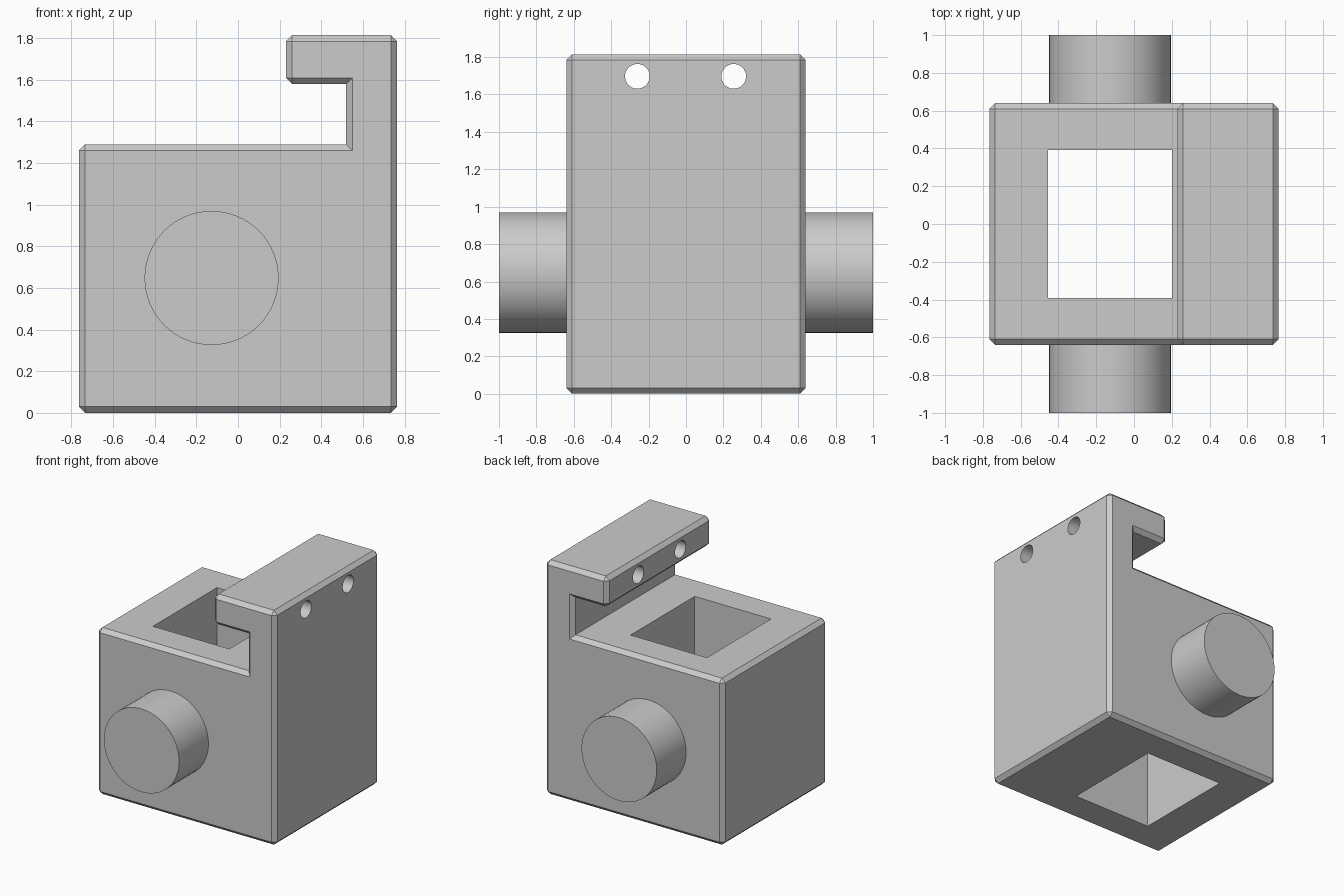
import bpy, bmesh
from math import radians
from mathutils import Matrix

if "Cube" in bpy.data.objects:
    bpy.data.objects.remove(bpy.data.objects["Cube"], do_unlink=True)

grey = bpy.data.materials.new("plain_grey")
grey.use_nodes = True
grey.diffuse_color = (0.6, 0.6, 0.6, 1)
grey.node_tree.nodes["Principled BSDF"].inputs["Base Color"].default_value = (0.6, 0.6, 0.6, 1)


def add_object(name, bm):
    mesh = bpy.data.meshes.new(name)
    bmesh.ops.recalc_face_normals(bm, faces=bm.faces)
    bm.to_mesh(mesh)
    bm.free()
    mesh.materials.append(grey)
    obj = bpy.data.objects.new(name, mesh)
    bpy.context.collection.objects.link(obj)
    return obj


def cylinder(name, radius, depth, location, axis):
    bm = bmesh.new()
    turn = Matrix.Rotation(radians(90), 4, axis)
    bmesh.ops.create_cone(bm, cap_ends=True, segments=64, radius1=radius, radius2=radius,
                          depth=depth, matrix=Matrix.Translation(location) @ turn)
    return add_object(name, bm)


def smooth(obj):
    bpy.ops.object.select_all(action="DESELECT")
    obj.select_set(True)
    bpy.context.view_layer.objects.active = obj
    bpy.ops.object.shade_smooth_by_angle(angle=radians(25))


def cut(obj, cutter):
    mod = obj.modifiers.new("cut", "BOOLEAN")
    mod.operation = "DIFFERENCE"
    mod.solver = "EXACT"
    mod.object = cutter
    bpy.context.view_layer.objects.active = obj
    bpy.ops.object.modifier_apply(modifier=mod.name)
    bpy.data.objects.remove(cutter, do_unlink=True)


# Block with hooked lip: side profile extruded along y
half_depth = 0.64
profile = [(-0.765, 0), (0.765, 0), (0.765, 1.815), (0.23, 1.815),
           (0.23, 1.58), (0.52, 1.58), (0.52, 1.29), (-0.765, 1.29)]
bm = bmesh.new()
face = bm.faces.new([bm.verts.new((x, -half_depth, z)) for x, z in profile])
extruded = bmesh.ops.extrude_face_region(bm, geom=[face], use_keep_orig=True)
bmesh.ops.translate(bm, vec=(0, 2 * half_depth, 0),
                    verts=[g for g in extruded["geom"] if isinstance(g, bmesh.types.BMVert)])
bmesh.ops.recalc_face_normals(bm, faces=bm.faces)

# Chamfer the outward edges, leaving the inner slot corners sharp
outward = [e for e in bm.edges if e.is_convex]
bmesh.ops.bevel(bm, geom=outward, offset=0.03, offset_type="OFFSET",
                segments=1, profile=0.5, affect="EDGES")
block = add_object("hooked_block", bm)

# Square shaft through the block
bm = bmesh.new()
bmesh.ops.create_cube(bm, size=1, matrix=Matrix.Translation((-0.127, 0, 0.65))
                      @ Matrix.Diagonal((0.655, 0.785, 2, 1)))
cut(block, add_object("shaft_cutter", bm))

# Two pin holes through the lip
for y in (-0.26, 0.255):
    cut(block, cylinder("pin_hole_cutter", 0.066, 1.2, (0.5, y, 1.697), "Y"))
smooth(block)

# Round trunnions on front and back
for name, side in (("front_trunnion", -1), ("back_trunnion", 1)):
    smooth(cylinder(name, 0.322, 0.4, (-0.127, side * 0.8, 0.648), "X"))
